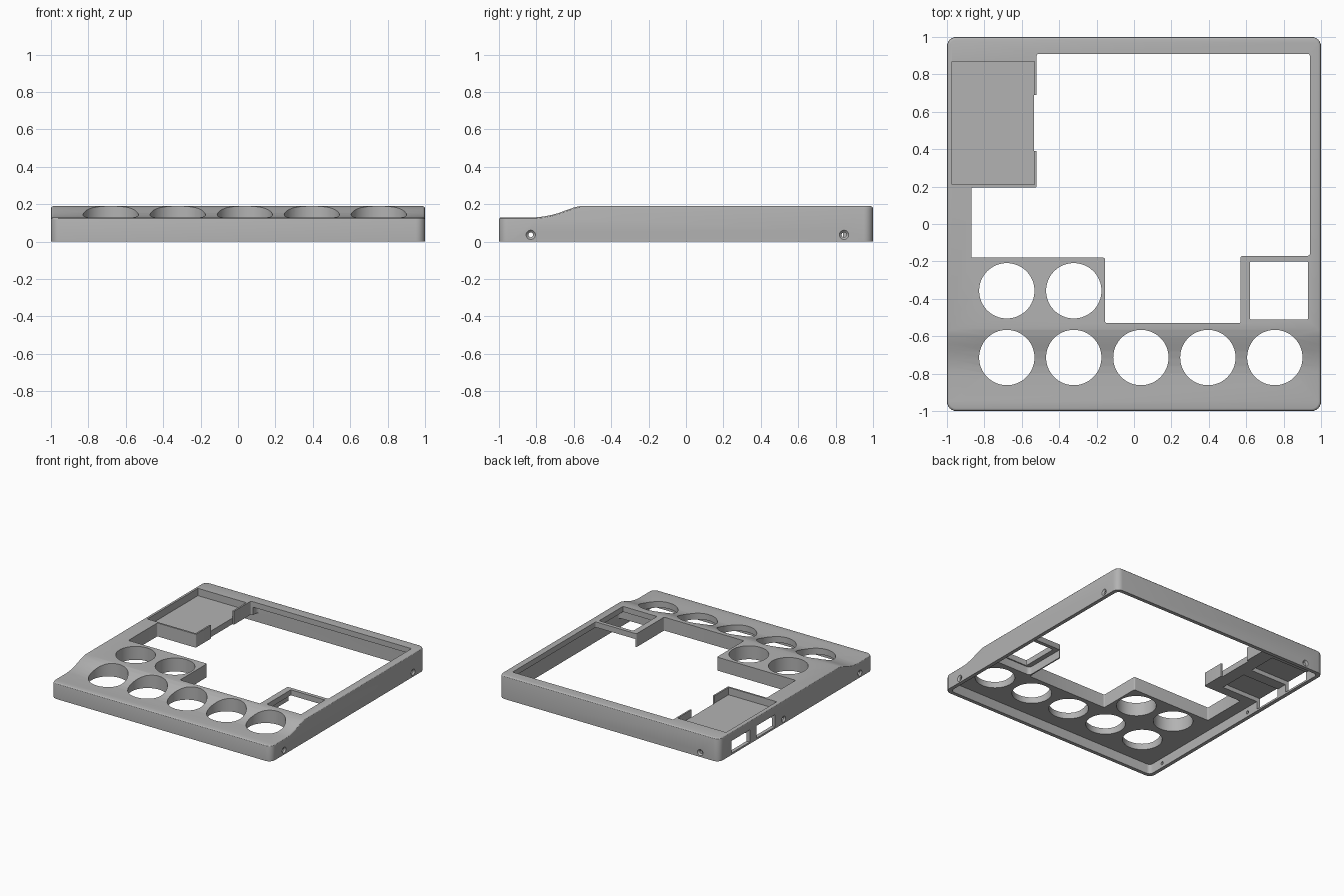
import bpy, bmesh, math
from mathutils import Matrix

if "Cube" in bpy.data.objects:
    bpy.data.objects.remove(bpy.data.objects["Cube"])

grey = bpy.data.materials.new("plain grey")
grey.diffuse_color = (0.45, 0.45, 0.45, 1)
grey.use_nodes = True
grey.node_tree.nodes["Principled BSDF"].inputs["Base Color"].default_value = grey.diffuse_color


def make_object(name, bm):
    bmesh.ops.recalc_face_normals(bm, faces=bm.faces)
    me = bpy.data.meshes.new(name)
    bm.to_mesh(me)
    bm.free()
    ob = bpy.data.objects.new(name, me)
    bpy.context.collection.objects.link(ob)
    return ob


def round_uprights(bm, r, seg):
    edges = [e for e in bm.edges
             if abs(e.verts[0].co.x - e.verts[1].co.x) < 1e-5
             and abs(e.verts[0].co.y - e.verts[1].co.y) < 1e-5]
    bmesh.ops.bevel(bm, geom=edges, offset=r, segments=seg, profile=0.5, affect='EDGES')


def prism(points, z0, z1, r=0.0):
    """Upright prism with optionally rounded corners."""
    bm = bmesh.new()
    face = bm.faces.new([bm.verts.new((x, y, z0)) for x, y in points])
    ext = bmesh.ops.extrude_face_region(bm, geom=[face])
    for v in ext["geom"]:
        if isinstance(v, bmesh.types.BMVert):
            v.co.z = z1
    if r:
        round_uprights(bm, r, 4)
    return make_object("cutter", bm)


def block(x0, x1, y0, y1, z0, z1, r=0.0):
    return prism([(x0, y0), (x1, y0), (x1, y1), (x0, y1)], z0, z1, r)


def rod(center, r1, r2, depth, rot=Matrix(), seg=24):
    bm = bmesh.new()
    bmesh.ops.create_cone(bm, cap_ends=True, segments=seg, radius1=r1, radius2=r2,
                          depth=depth, matrix=Matrix.Translation(center) @ rot)
    return make_object("cutter", bm)


# Case blank: side profile with a smooth step, extruded across the width
profile = [(-1, 0), (1, 0), (1, 0.19), (-0.565, 0.19)]
for y, z in [(-0.6, 0.182), (-0.64, 0.168), (-0.68, 0.153),
             (-0.72, 0.142), (-0.76, 0.134), (-0.80, 0.13), (-1, 0.13)]:
    profile.append((y, z))
bm = bmesh.new()
side = bm.faces.new([bm.verts.new((-1, y, z)) for y, z in profile])
ext = bmesh.ops.extrude_face_region(bm, geom=[side])
for v in ext["geom"]:
    if isinstance(v, bmesh.types.BMVert):
        v.co.x = 1
bmesh.ops.recalc_face_normals(bm, faces=bm.faces)
round_uprights(bm, 0.05, 6)
bm.normal_update()
rim = [e for e in bm.edges if len(e.link_faces) == 2
       and max(f.normal.z for f in e.link_faces) > 0.5
       and abs(min(f.normal.z for f in e.link_faces)) < 0.1]
bmesh.ops.bevel(bm, geom=rim, offset=0.014, segments=3, profile=0.5, affect='EDGES')
case = make_object("case", bm)
case.data.materials.append(grey)

cutters = []
# Hollow underside, deeper below the thin lip and the square frame
cutters.append(block(-0.97, 0.97, -0.97, 0.97, -0.1, 0.08, 0.03))
cutters.append(prism([(-0.5, -0.1), (0.58, -0.1), (0.58, -0.52), (0.97, -0.52),
                      (0.97, 0.97), (-0.5, 0.97)], -0.1, 0.145, 0.03))
# Large stepped opening
cutters.append(prism([(-0.87, -0.18), (-0.155, -0.18), (-0.155, -0.53), (0.57, -0.53),
                      (0.57, -0.17), (0.94, -0.17), (0.94, 0.91), (-0.52, 0.91),
                      (-0.52, 0.195), (-0.87, 0.195)], -0.2, 0.4, 0.01))
# Square window
cutters.append(block(0.62, 0.93, -0.51, -0.2, -0.2, 0.4, 0.006))
# Round holes
xs = [-0.68, -0.322, 0.037, 0.395, 0.753]
for x, y in [(x, -0.714) for x in xs] + [(x, -0.357) for x in xs[:2]]:
    cutters.append(rod((x, y, 0.1), 0.148, 0.148, 0.6, seg=64))
# Tray recess and the gap in its side wall
cutters.append(block(-0.972, -0.533, 0.21, 0.868, 0.13, 0.4))
cutters.append(block(-0.535, -0.5, 0.39, 0.69, -0.1, 0.4))
# Ports in the left wall with pockets under the tray
for y0, y1 in [(0.27, 0.51), (0.60, 0.84)]:
    cutters.append(block(-1.1, -0.64, y0, y1, 0.015, 0.115))
# Countersunk screw holes: wall point and outward angle
for x, y, ang in [(1, -0.83, 0), (1, 0.845, 0), (-1, -0.83, math.pi),
                  (-1, 0.16, math.pi), (-0.83, 1, math.pi / 2)]:
    rot = Matrix.Rotation(ang, 4, 'Z') @ Matrix.Rotation(math.pi / 2, 4, 'Y')
    cutters.append(rod((x, y, 0.036), 0.013, 0.013, 0.12, rot))
    cutters.append(rod((x, y, 0.036), 0.013, 0.037, 0.024, rot))

bpy.context.view_layer.objects.active = case
case.select_set(True)
for c in cutters:
    c.hide_render = True
    mod = case.modifiers.new("cut", 'BOOLEAN')
    mod.operation = 'DIFFERENCE'
    mod.solver = 'EXACT'
    mod.object = c
    bpy.ops.object.modifier_apply(modifier=mod.name)
    bpy.data.objects.remove(c)
bpy.ops.object.shade_smooth_by_angle(angle=math.radians(30))
